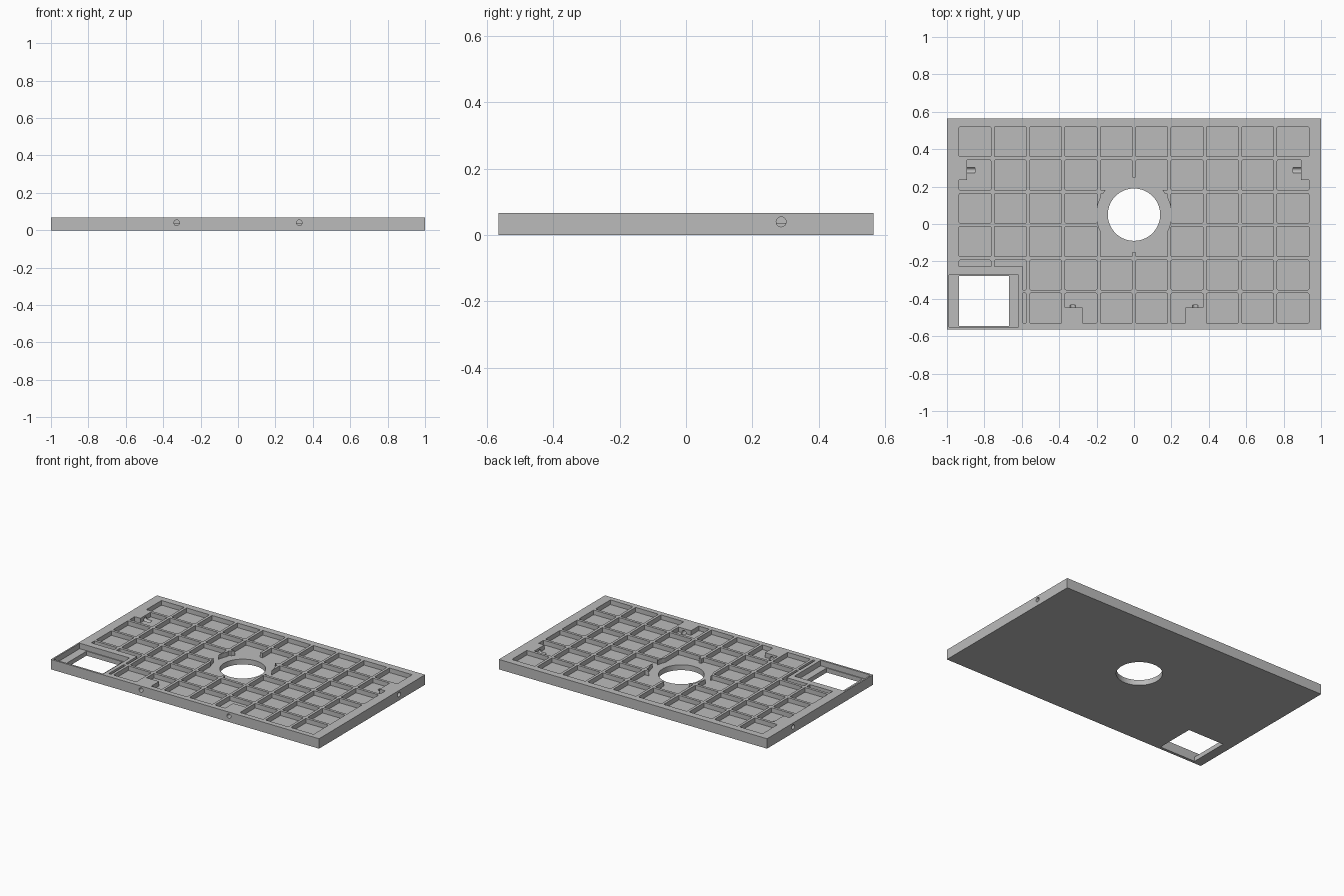
import bpy, bmesh
from mathutils import Matrix, Vector

cube = bpy.data.objects.get("Cube")
if cube:
    bpy.data.objects.remove(cube, do_unlink=True)

TOP, FLOOR, LEDGE, OVER = 0.067, 0.036, 0.03, 0.1
HOLE_Y, DRILL_Z = 0.05, 0.04

grey = bpy.data.materials.new("plain_grey")
grey.use_nodes = True
colour = (0.5, 0.5, 0.5, 1)
grey.diffuse_color = colour
grey.node_tree.nodes["Principled BSDF"].inputs["Base Color"].default_value = colour


def add_box(bm, x0, x1, y0, y1, z0, z1, corner=0):
    """Axis-aligned box, optionally with rounded upright edges."""
    size = Vector((x1 - x0, y1 - y0, z1 - z0))
    centre = Vector((x0 + x1, y0 + y1, z0 + z1)) / 2
    matrix = Matrix.Translation(centre) @ Matrix.Diagonal(size).to_4x4()
    verts = bmesh.ops.create_cube(bm, size=1, matrix=matrix)["verts"]
    if corner:
        edges = {e for v in verts for e in v.link_edges
                 if abs(e.verts[0].co.z - e.verts[1].co.z) > size.z / 2}
        bmesh.ops.bevel(bm, geom=list(edges), offset=corner, segments=2,
                        profile=0.5, affect='EDGES')


def add_rod(bm, start, end, radius, sides):
    start, end = Vector(start), Vector(end)
    axis = end - start
    turn = axis.to_track_quat('Z', 'Y').to_matrix().to_4x4()
    bmesh.ops.create_cone(bm, cap_ends=True, segments=sides, radius1=radius,
                          radius2=radius, depth=axis.length,
                          matrix=Matrix.Translation((start + end) / 2) @ turn)


def finish(name, bm):
    mesh = bpy.data.meshes.new(name)
    bm.to_mesh(mesh)
    bm.free()
    mesh.materials.append(grey)
    obj = bpy.data.objects.new(name, mesh)
    bpy.context.collection.objects.link(obj)
    return obj


def cut(target, bm, name):
    """Subtract a set of solids and discard the cutter."""
    cutter = finish(name, bm)
    cutter.hide_render = True
    mod = target.modifiers.new(name, 'BOOLEAN')
    mod.operation, mod.solver, mod.object = 'DIFFERENCE', 'EXACT', cutter
    bpy.context.view_layer.objects.active = target
    bpy.ops.object.modifier_apply(modifier=mod.name)
    bpy.data.objects.remove(cutter, do_unlink=True)


# Grid of pockets between the ribs
bm = bmesh.new()
rib, pitch = 0.018, 0.189
xs = [-0.944] + [pitch * i for i in range(-4, 5)] + [0.944]
ys = [-0.539, -0.361, -0.184, -0.004, 0.172, 0.351, 0.529]
for x0, x1 in zip(xs, xs[1:]):
    for y0, y1 in zip(ys, ys[1:]):
        add_box(bm, x0 + rib / 2, x1 - rib / 2, y0 + rib / 2, y1 - rib / 2,
                FLOOR, OVER, 0.006)
pockets = finish("pocket_cutter", bm)

# Solid blocks left standing: screw blocks and the surround of the corner well
bm = bmesh.new()
for s in (-1, 1):
    add_box(bm, *sorted((s * 0.97, s * 0.892)), 0.235, 0.35, -OVER, 2 * OVER)
    add_box(bm, *sorted((s * 0.378, s * 0.276)), -0.56, -0.447, -OVER, 2 * OVER)
add_box(bm, -1.1, -0.593, -0.6, -0.227, -OVER, 2 * OVER)
cut(pockets, bm, "kept_blocks")

# Plate with the pockets removed
bm = bmesh.new()
add_box(bm, -1, 1, -0.565, 0.565, 0, TOP)
plate = finish("ribbed_plate", bm)
bm = bmesh.new()
bm.from_mesh(pockets.data)
bpy.data.objects.remove(pockets, do_unlink=True)
cut(plate, bm, "pockets")

# Round clearance in the ribs, then the centre hole
bm = bmesh.new()
add_rod(bm, (0, HOLE_Y, FLOOR), (0, HOLE_Y, OVER), 0.2, 64)
cut(plate, bm, "round_clearance")
bm = bmesh.new()
add_rod(bm, (0, HOLE_Y, -OVER), (0, HOLE_Y, OVER), 0.14, 64)
cut(plate, bm, "centre_hole")

# Corner well with its window
bm = bmesh.new()
add_box(bm, -0.99, -0.618, -0.552, -0.272, LEDGE, OVER)
cut(plate, bm, "corner_well")
bm = bmesh.new()
add_box(bm, -0.935, -0.667, -0.546, -0.278, -OVER, OVER)
cut(plate, bm, "corner_window")

# Screw holes through the side and front walls
bm = bmesh.new()
for s in (-1, 1):
    add_rod(bm, (s * 1.1, 0.287, DRILL_Z), (s * 0.85, 0.287, DRILL_Z), 0.015, 24)
    add_rod(bm, (s * 0.328, -0.7, DRILL_Z), (s * 0.328, -0.432, DRILL_Z), 0.015, 24)
cut(plate, bm, "screw_holes")

# Smooth the round walls and keep the corners crisp
bpy.ops.object.select_all(action='DESELECT')
plate.select_set(True)
bpy.context.view_layer.objects.active = plate
bpy.ops.object.shade_smooth_by_angle()
